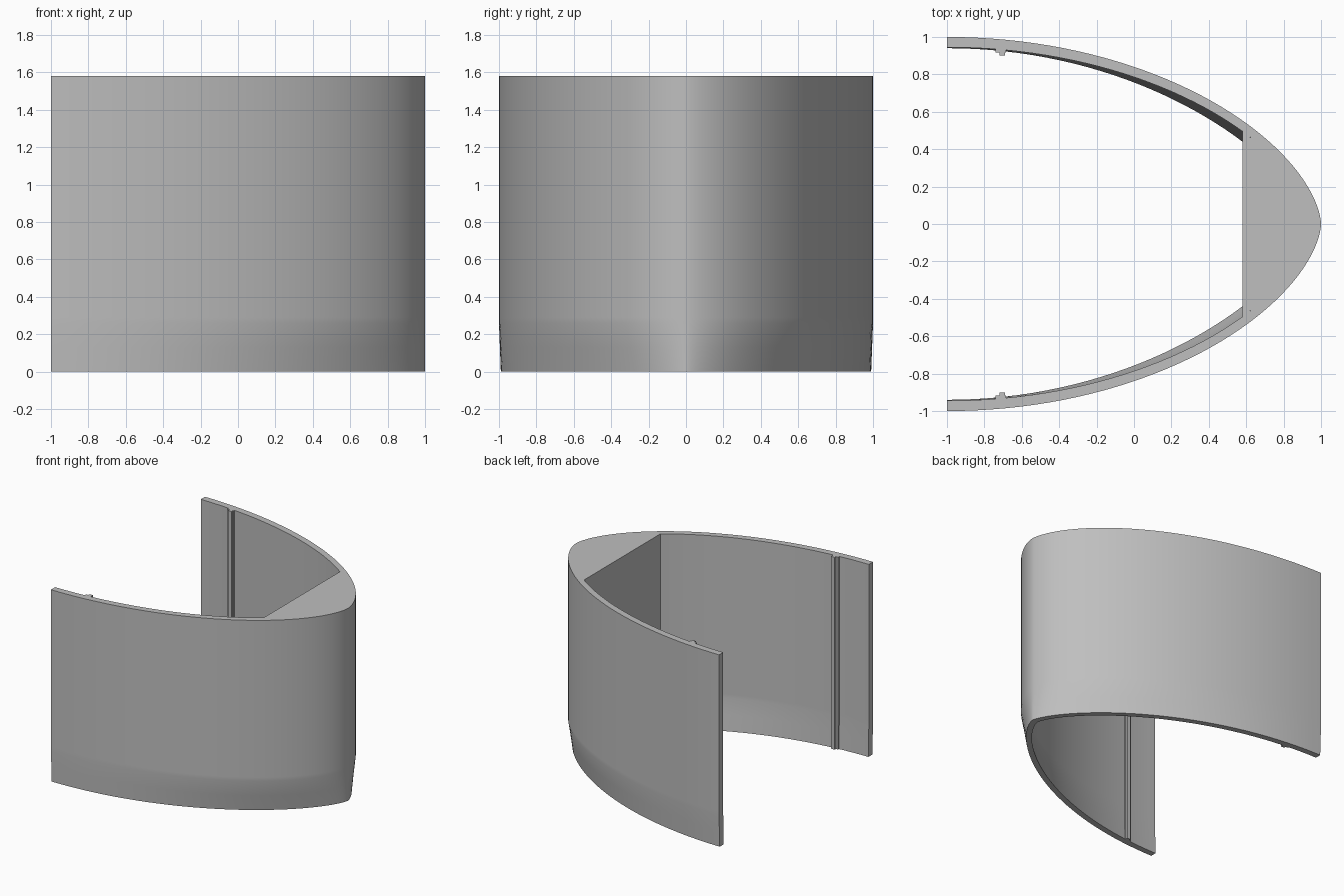
import bpy, bmesh, math

cube = bpy.data.objects.get("Cube")
if cube:
    bpy.data.objects.remove(cube, do_unlink=True)

HEIGHT, TAPER = 1.58, 0.26
BLOCK_X, BLOCK_BOTTOM = 0.58, 0.7
STEPS = 40

grey = bpy.data.materials.new("plain grey")
grey.use_nodes = True
grey.diffuse_color = (0.52, 0.52, 0.52, 1)
grey.node_tree.nodes["Principled BSDF"].inputs["Base Color"].default_value = (0.52, 0.52, 0.52, 1)


def finish(name, bm, smooth=False):
    bmesh.ops.recalc_face_normals(bm, faces=bm.faces)
    mesh = bpy.data.meshes.new(name)
    bm.to_mesh(mesh)
    bm.free()
    mesh.materials.append(grey)
    obj = bpy.data.objects.new(name, mesh)
    bpy.context.collection.objects.link(obj)
    if smooth:
        bpy.ops.object.select_all(action="DESELECT")
        obj.select_set(True)
        bpy.context.view_layer.objects.active = obj
        bpy.ops.object.shade_smooth_by_angle(angle=math.radians(25))
    return obj


def prism(name, outline, low, high):
    bm = bmesh.new()
    face = bm.faces.new([bm.verts.new((x, y, low)) for x, y in outline])
    top = bmesh.ops.extrude_face_region(bm, geom=[face])["geom"]
    verts = [v for v in top if isinstance(v, bmesh.types.BMVert)]
    bmesh.ops.translate(bm, verts=verts, vec=(0, 0, high - low))
    return finish(name, bm)


def profile(angle, inner, z):
    """Point on the pointed nose curve; the lower edge is slimmer."""
    slim = max(0, 1 - z / TAPER)
    length = 1.95 if inner else 2
    width = 0.945 - 0.005 * slim if inner else 1 - 0.01 * slim
    power = 1.21 + 0.21 * slim
    y = width * max(0, math.cos(angle)) ** power
    return length * math.sin(abs(angle)) - 1, math.copysign(y, angle)


# curved wall, lofted from both ends round the nose
bm = bmesh.new()
levels = [0, TAPER / 2, TAPER, TAPER + 0.03, HEIGHT]
sections = []
for i in range(-STEPS, STEPS + 1):
    # angles run from one open end, through the tip, to the other
    angle = (1 - abs(i) / STEPS) * math.pi / 2
    side = 1 if i >= 0 else -1
    loop = [(False, z) for z in levels] + [(True, z) for z in reversed(levels)]
    ring = []
    for inner, z in loop:
        x, y = profile(angle, inner, z)
        ring.append(bm.verts.new((x, side * y, z)))
    sections.append(ring)
for a, b in zip(sections, sections[1:]):
    for k in range(len(a)):
        n = (k + 1) % len(a)
        bm.faces.new((a[k], a[n], b[n], b[k]))
bm.faces.new(sections[0])
bm.faces.new(sections[-1])
finish("curved_wall", bm, smooth=True)

# solid block filling the upper part of the nose
start = math.asin((BLOCK_X + 1) / 1.95)
half = [profile(start + (math.pi / 2 - start) * i / 20, True, HEIGHT) for i in range(21)]
outline = half + [(x, -y) for x, y in reversed(half[:-1])]
prism("nose_block", outline, BLOCK_BOTTOM, HEIGHT)

# stepped guide rib inside each side wall
rib = [(-0.74, 0.96), (-0.74, 0.917), (-0.72, 0.917), (-0.72, 0.9),
       (-0.69, 0.9), (-0.69, 0.917), (-0.685, 0.917), (-0.685, 0.96)]
for name, side in (("back_rib", 1), ("front_rib", -1)):
    prism(name, [(x, side * y) for x, y in rib], 0, HEIGHT)
